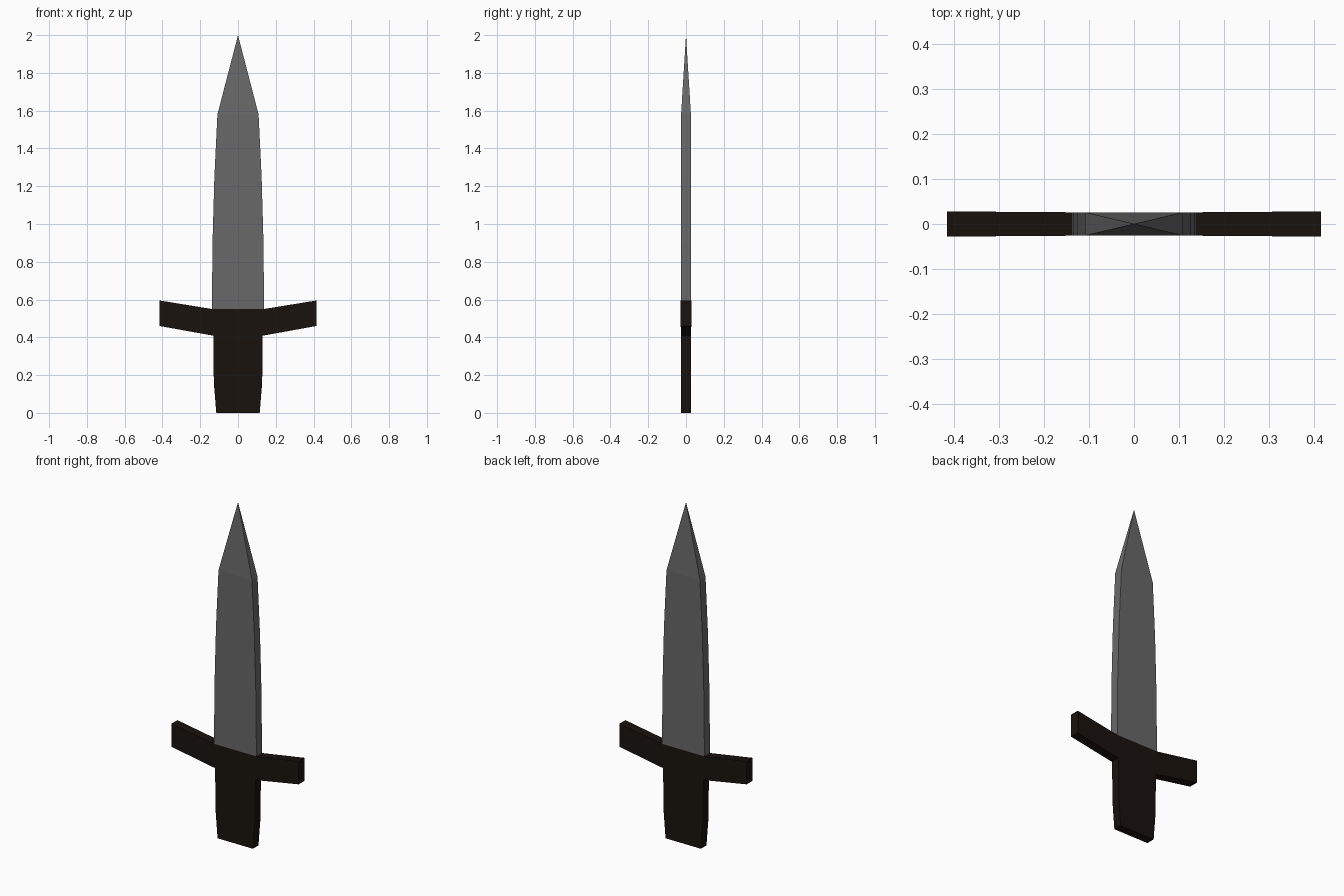
import bpy, bmesh

if "Cube" in bpy.data.objects:
    bpy.data.objects.remove(bpy.data.objects["Cube"])


def material(name, rgb):
    m = bpy.data.materials.new(name)
    m.diffuse_color = (*rgb, 1)
    m.use_nodes = True
    m.node_tree.nodes["Principled BSDF"].inputs["Base Color"].default_value = m.diffuse_color
    return m


def loft(name, rings, mat, cap_start=True, cap_end=True, tip=None):
    """Skin four-cornered rings in order, with optional caps or a pointed tip."""
    bm = bmesh.new()
    loops = [[bm.verts.new(p) for p in ring] for ring in rings]
    for a, b in zip(loops, loops[1:]):
        for i in range(4):
            j = (i + 1) % 4
            bm.faces.new((a[i], a[j], b[j], b[i]))
    if cap_start:
        bm.faces.new(loops[0][::-1])
    if tip:
        apex = bm.verts.new(tip)
        for i in range(4):
            bm.faces.new((loops[-1][i], loops[-1][(i + 1) % 4], apex))
    elif cap_end:
        bm.faces.new(loops[-1])
    bmesh.ops.recalc_face_normals(bm, faces=bm.faces)
    mesh = bpy.data.meshes.new(name)
    bm.to_mesh(mesh)
    bm.free()
    mesh.materials.append(mat)
    ob = bpy.data.objects.new(name, mesh)
    bpy.context.collection.objects.link(ob)
    return ob


def level(z, w, d):
    """Horizontal rectangle of half width w and half depth d."""
    return [(-w, -d, z), (w, -d, z), (w, d, z), (-w, d, z)]


def upright(x, z0, z1, d):
    """Vertical rectangle across the guard."""
    return [(x, -d, z0), (x, d, z0), (x, d, z1), (x, -d, z1)]


steel = material("steel", (0.14, 0.14, 0.14))
dark_wood = material("dark_wood", (0.010, 0.006, 0.004))
D = 0.026

# Blade: gently tapering bar ending in a pyramid point
loft("blade", [level(z, w, D) for z, w in
               ((0.55, 0.138), (0.9, 0.135), (1.25, 0.125), (1.58, 0.109))],
     steel, cap_start=False, tip=(0, 0, 2.0))

# Grip: narrower at the foot
loft("grip", [level(z, w, D) for z, w in
              ((0, 0.115), (0.16, 0.128), (0.41, 0.131))],
     dark_wood, cap_end=False)

# Crossguard: flat centre with raised arms
arm = [(0.138, 0.41, 0.55, D), (0.415, 0.46, 0.595, 0.028)]
sections = [(-x, a, b, d) for x, a, b, d in reversed(arm)] + arm
loft("crossguard", [upright(*s) for s in sections], dark_wood)
